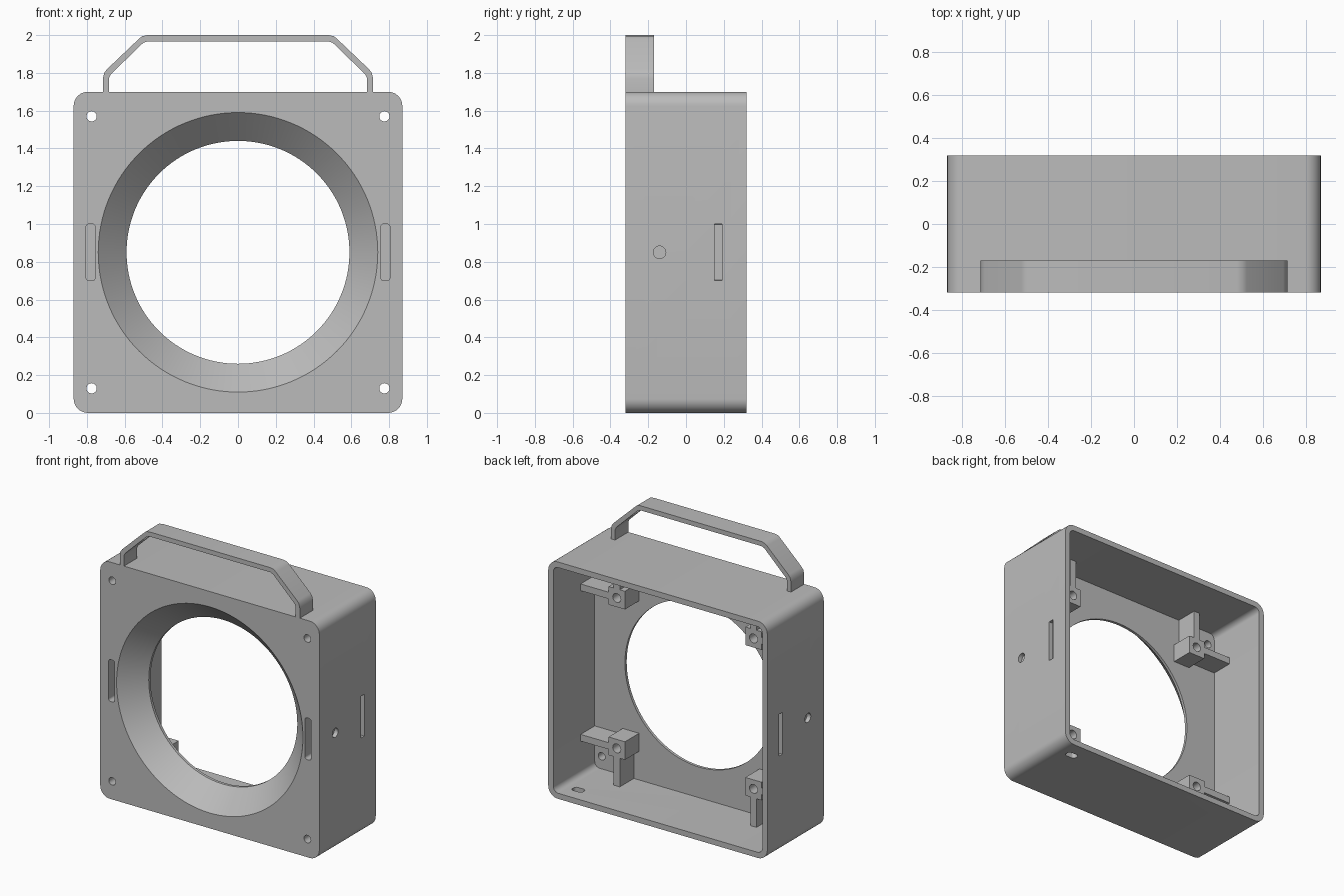
import bpy, bmesh, math
from mathutils import Matrix, Vector

cube = bpy.data.objects.get("Cube")
if cube:
    bpy.data.objects.remove(cube, do_unlink=True)

grey = bpy.data.materials.new("plain grey")
grey.use_nodes = True
COLOUR = (0.5, 0.5, 0.5, 1)
grey.diffuse_color = COLOUR
grey.node_tree.nodes["Principled BSDF"].inputs["Base Color"].default_value = COLOUR

FRONT, PLATE, BACK = -0.32, -0.15, 0.32
HALF, HEIGHT, WALL = 0.87, 1.70, 0.04
MID = HEIGHT / 2


def finish(name, bm):
    bmesh.ops.recalc_face_normals(bm, faces=bm.faces)
    mesh = bpy.data.meshes.new(name)
    bm.to_mesh(mesh)
    bm.free()
    mesh.materials.append(grey)
    obj = bpy.data.objects.new(name, mesh)
    bpy.context.collection.objects.link(obj)
    return obj


def prism(name, outline, y0, y1):
    """Extrude an outline of (x, z) points along y."""
    bm = bmesh.new()
    face = bm.faces.new([bm.verts.new((x, y0, z)) for x, z in outline])
    new = bmesh.ops.extrude_face_region(bm, geom=[face])["geom"]
    verts = [v for v in new if isinstance(v, bmesh.types.BMVert)]
    bmesh.ops.translate(bm, verts=verts, vec=(0, y1 - y0, 0))
    return finish(name, bm)


def rounded_rect(cx, cz, hx, hz, r, steps=8):
    points = []
    for quarter, (sx, sz) in enumerate([(1, 1), (-1, 1), (-1, -1), (1, -1)]):
        for i in range(steps + 1):
            a = (quarter + i / steps) * math.pi / 2
            points.append((cx + sx * (hx - r) + r * math.cos(a),
                           cz + sz * (hz - r) + r * math.sin(a)))
    return points


def lathe(name, centre, axis, r1, r2, depth, sides=32):
    """Cylinder or cone along an axis, r1 at its start."""
    bm = bmesh.new()
    turn = Vector(axis).to_track_quat("Z", "Y").to_matrix().to_4x4()
    bmesh.ops.create_cone(bm, cap_ends=True, segments=sides, radius1=r1, radius2=r2,
                          depth=depth, matrix=Matrix.Translation(centre) @ turn)
    return finish(name, bm)


def cut(target, cutters):
    bpy.context.view_layer.objects.active = target
    for cutter in cutters:
        mod = target.modifiers.new("cut", "BOOLEAN")
        mod.operation, mod.solver, mod.object = "DIFFERENCE", "EXACT", cutter
        bpy.ops.object.modifier_apply(modifier=mod.name)
        bpy.data.objects.remove(cutter, do_unlink=True)


# Open-backed housing with a thick front plate
housing = prism("housing", rounded_rect(0, MID, HALF, MID, 0.075), FRONT, BACK)
cutters = [prism("cavity", rounded_rect(0, MID, HALF - WALL, MID - WALL, 0.04),
                 PLATE, BACK + 0.1)]

# Tapered round opening, ending in a short straight lip
cutters.append(lathe("funnel", (0, FRONT + 0.07, MID), (0, 1, 0), 0.75, 0.59, 0.16, 128))
cutters.append(lathe("lip", (0, FRONT + 0.2, MID), (0, 1, 0), 0.59, 0.59, 0.2, 128))

for side in (-1, 1):
    # Corner screw holes
    for z in (0.13, HEIGHT - 0.13):
        cutters.append(lathe("screw_hole", (side * 0.775, FRONT, z), (0, 1, 0),
                             0.027, 0.027, 0.6))
    # Blind slots in the front and sides
    cutters.append(prism("front_slot", rounded_rect(side * 0.78, MID, 0.025, 0.15, 0.018),
                         FRONT - 0.05, FRONT + 0.12))
    cutters.append(prism("side_slot", rounded_rect(side * HALF, MID, 0.03, 0.15, 0.003, 1),
                         0.15, 0.19))
    # Blind round socket in each side
    cutters.append(lathe("side_socket", (side * HALF, -0.14, MID), (1, 0, 0),
                         0.033, 0.033, 0.06))

# Cable hole through the floor
cable = prism("cable_hole", rounded_rect(0, 0, 0.042, 0.027, 0.02), -0.1, 0.1)
cable.data.transform(Matrix.Translation((0.715, 0.2, 0)) @ Matrix.Rotation(math.pi / 2, 4, "X"))
cutters.append(cable)
cut(housing, cutters)

# Carrying handle: a bent strip mirrored about the middle
outer = [(0.715, HEIGHT - 0.01), (0.715, 1.77), (0.708, 1.80), (0.695, 1.818),
         (0.525, 1.98), (0.508, 1.994), (0.48, 2.0)]
inner = [(0.682, HEIGHT - 0.01), (0.682, 1.775), (0.673, 1.793),
         (0.503, 1.958), (0.48, 1.967)]
mirrored = lambda pts: [(-x, z) for x, z in reversed(pts)]
handle = prism("handle", outer + mirrored(outer) + [(-x, z) for x, z in inner] + inner[::-1],
               FRONT, -0.17)

# Inner mounting posts, each tied to the nearest walls by two fins
END, POST, FIN = 0.01, 0.065, 0.024
brackets = []
for sx, x_name in ((1, "left"), (-1, "right")):
    for sz, z_name in ((1, "upper"), (-1, "lower")):
        cx, cz = 0.543, 0.54
        wall_x, wall_z = HALF - WALL + 0.01, MID - WALL + 0.01
        # Post and fins as one outline, drawn for one corner and mirrored
        outline = [(cx - POST, cz - POST), (cx + POST, cz - POST), (cx + POST, cz - FIN),
                   (wall_x, cz - FIN), (wall_x, cz + FIN), (cx + POST, cz + FIN),
                   (cx + POST, cz + POST), (cx + FIN, cz + POST), (cx + FIN, wall_z),
                   (cx - FIN, wall_z), (cx - FIN, cz + POST), (cx - POST, cz + POST)]
        bracket = prism(f"{z_name}_{x_name}_bracket",
                        [(sx * x, MID + sz * z) for x, z in outline], PLATE - 0.005, END)
        cut(bracket, [lathe("post_hole", (sx * cx, END, MID + sz * cz), (0, 1, 0),
                            0.032, 0.032, 0.24)])
        brackets.append(bracket)

# Smooth curves, sharp edges
bpy.ops.object.select_all(action="DESELECT")
for obj in [housing, handle] + brackets:
    obj.select_set(True)
bpy.context.view_layer.objects.active = housing
bpy.ops.object.shade_smooth_by_angle(angle=math.radians(30))
